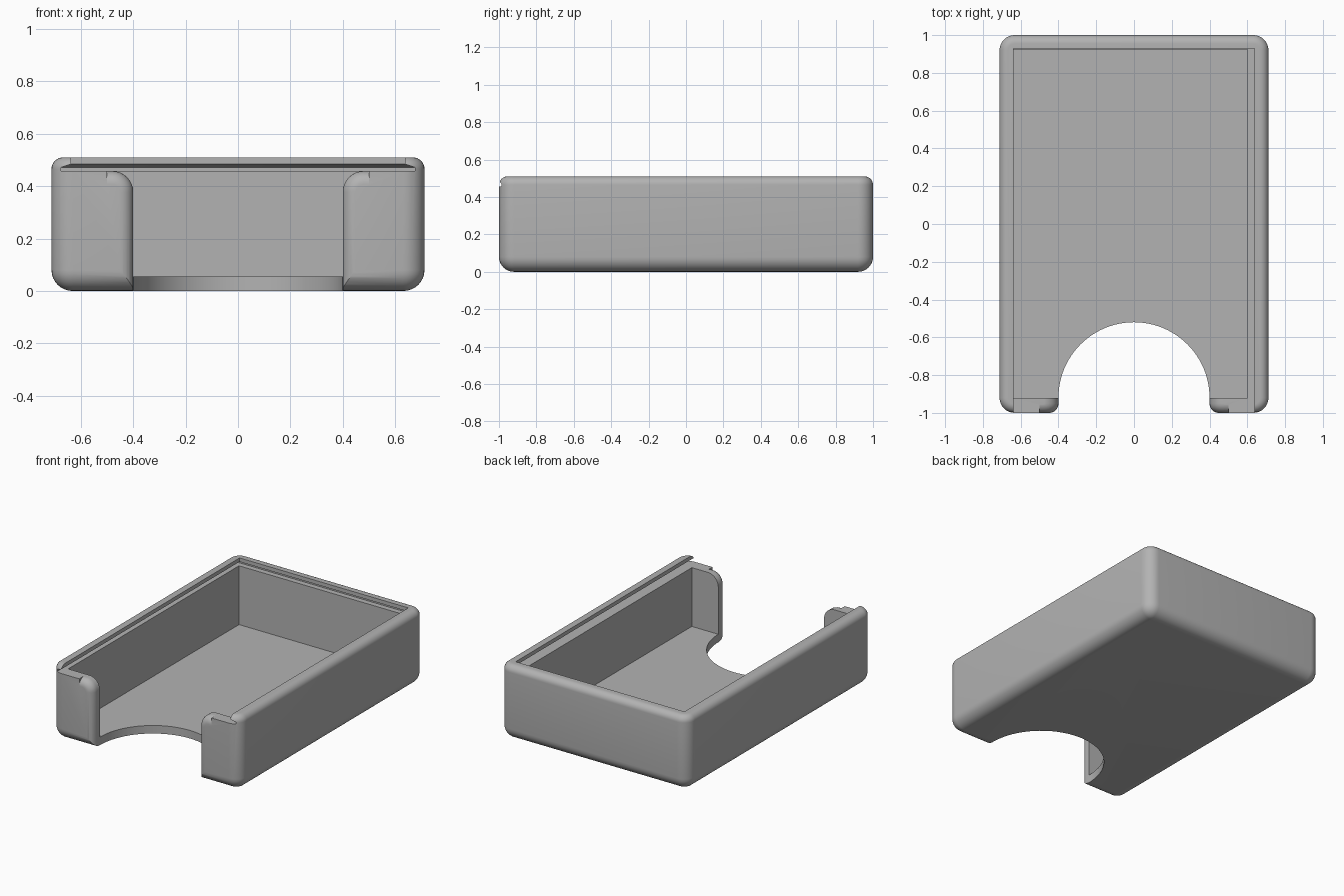
import bpy, bmesh, math

default = bpy.data.objects.get("Cube")
if default:
    bpy.data.objects.remove(default, do_unlink=True)

grey = bpy.data.materials.new("plain grey")
grey.use_nodes = True
colour = (0.45, 0.45, 0.45, 1)
grey.diffuse_color = colour
grey.node_tree.nodes["Principled BSDF"].inputs["Base Color"].default_value = colour

HX, HY, TOP = 0.712, 1.0, 0.51      # half width, half length, height
FLOOR, SLOT = 0.055, 0.457          # floor thickness, height of the lid slot
GAP, FRONT = 0.40, -0.92            # half width of the opening, inside of front wall


def loft(name, rings):
    """Solid skinned through rings with equal point counts."""
    bm = bmesh.new()
    loops = [[bm.verts.new(p) for p in ring] for ring in rings]
    n = len(loops[0])
    for a, b in zip(loops, loops[1:]):
        for i in range(n):
            j = (i + 1) % n
            bm.faces.new((a[i], a[j], b[j], b[i]))
    bm.faces.new(loops[0][::-1])
    bm.faces.new(loops[-1])
    bmesh.ops.recalc_face_normals(bm, faces=bm.faces)
    mesh = bpy.data.meshes.new(name)
    bm.to_mesh(mesh)
    bm.free()
    ob = bpy.data.objects.new(name, mesh)
    bpy.context.collection.objects.link(ob)
    return ob


def rect(x0, x1, y0, y1, z):
    return [(x0, y0, z), (x1, y0, z), (x1, y1, z), (x0, y1, z)]


def rounded_rect(inset, radius, z, steps=8):
    cx, cy = HX - inset - radius, HY - inset - radius
    pts = []
    for q, (sx, sy) in enumerate([(1, 1), (-1, 1), (-1, -1), (1, -1)]):
        for i in range(steps + 1):
            a = math.pi / 2 * (q + i / steps)
            pts.append((sx * cx + radius * math.cos(a), sy * cy + radius * math.sin(a), z))
    return pts


def round_steps(radius, steps=8):
    """Pairs (inset, distance from the end) along a quarter round."""
    for i in range(steps + 1):
        a = math.pi / 2 * i / steps
        yield radius * (1 - math.sin(a)), radius * (1 - math.cos(a))


# Tray body with rounded corners, underside and rim
CORNER, RIM = 0.08, 0.045
rings = [rounded_rect(d, CORNER - d + 0.002, h) for d, h in round_steps(0.08)]
rings += [rounded_rect(d, CORNER - d, TOP - h) for d, h in reversed(list(round_steps(RIM)))]
body = loft("tray_body", rings)
body.data.materials.append(grey)

# Card cavity
cavity = loft("cavity_cutter", [rect(-0.64, 0.60, FRONT, 0.925, z) for z in (FLOOR, 0.47)])

# Dovetail slot for a sliding lid, open at the front
slot = loft("lid_slot_cutter", [
    rect(-0.675, 0.675, -1.2, 0.962, SLOT), rect(-0.675, 0.675, -1.2, 0.962, 0.472),
    rect(-0.638, 0.638, -1.2, 0.928, 0.484), rect(-0.638, 0.638, -1.2, 0.928, 0.6)])


# Front opening, flared so that the two front tabs get rounded edges
def gap_ring(y, d):
    fillet, top = 0.08, SLOT + 0.0005
    half = [(GAP + d, -0.1)]
    for i in range(9):
        a = math.pi / 2 * i / 8
        half.append((GAP + fillet - (fillet - d) * math.cos(a),
                     top - fillet + (fillet - d) * math.sin(a)))
    half += [(0.50, top - d), (0.50, 0.47)]
    return [(x, y, z) for x, z in half] + [(-x, y, z) for x, z in reversed(half)]


flare = [gap_ring(-HY + h, d) for d, h in round_steps(0.05)]
gap = loft("front_gap_cutter", [gap_ring(-1.1, 0.05)] + flare + [gap_ring(FRONT + 0.02, 0)])

# Half-round thumb notch in the floor
circle = [(GAP * math.cos(a), FRONT + GAP * math.sin(a))
          for a in (math.tau * i / 96 for i in range(96))]
notch = loft("thumb_notch_cutter", [[(x, y, z) for x, y in circle] for z in (-0.1, 0.2)])

# Cut everything out of the body
bpy.ops.object.select_all(action="DESELECT")
body.select_set(True)
bpy.context.view_layer.objects.active = body
for cutter in (cavity, slot, gap, notch):
    mod = body.modifiers.new(cutter.name, "BOOLEAN")
    mod.operation, mod.solver, mod.object = "DIFFERENCE", "EXACT", cutter
    bpy.ops.object.modifier_apply(modifier=mod.name)
    bpy.data.objects.remove(cutter, do_unlink=True)

bpy.ops.object.shade_smooth_by_angle(angle=math.radians(30))
